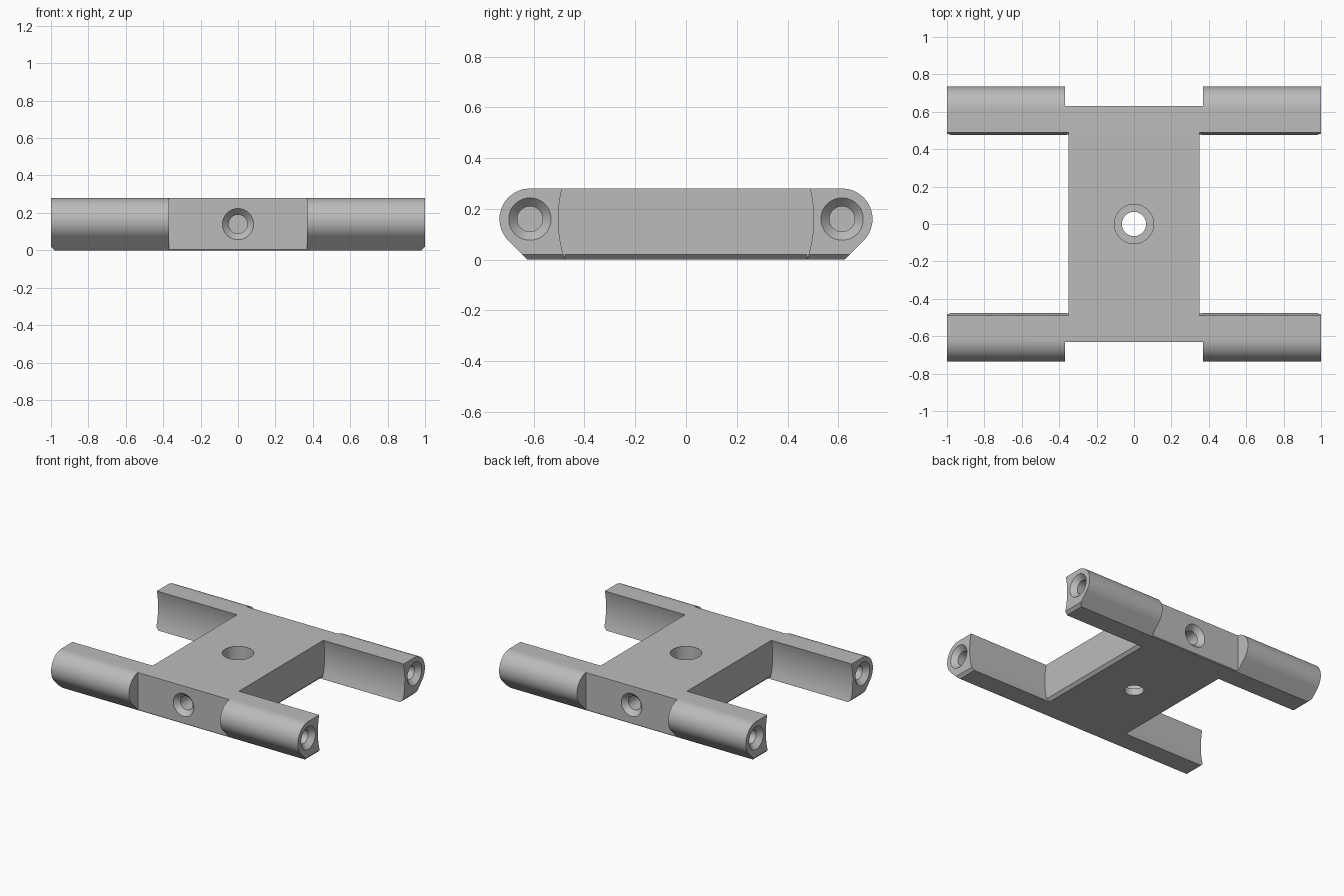
import bpy, math
from mathutils import Matrix, Vector

cube = bpy.data.objects.get("Cube")
if cube:
    bpy.data.objects.remove(cube, do_unlink=True)

HEIGHT, ARM_Y, ARM_Z, ARM_R = 0.28, 0.615, 0.16, 0.12
WEB_X, CHAMFER = 0.35, 0.02

grey = bpy.data.materials.new("plain grey")
grey.use_nodes = True
color = (0.5, 0.5, 0.5, 1)
grey.diffuse_color = color
grey.node_tree.nodes["Principled BSDF"].inputs["Base Color"].default_value = color


def make(name, verts, faces):
    mesh = bpy.data.meshes.new(name)
    mesh.from_pydata(verts, [], faces)
    mesh.materials.append(grey)
    obj = bpy.data.objects.new(name, mesh)
    bpy.context.collection.objects.link(obj)
    return obj


def loft(name, rings):
    """Closed solid through matching rings of points."""
    n = len(rings[0])
    faces = [tuple(reversed(range(n)))]
    for k in range(len(rings) - 1):
        for i in range(n):
            j = (i + 1) % n
            faces.append((k * n + i, k * n + j, (k + 1) * n + j, (k + 1) * n + i))
    faces.append(tuple(range((len(rings) - 1) * n, len(rings) * n)))
    return make(name, [p for r in rings for p in r], faces)


def bore(name, position, direction, profile, segments=48):
    """Turned cutter: profile is (radius, depth) going into the part."""
    turn = Vector(direction).to_track_quat('Z', 'Y').to_matrix().to_4x4()
    place = Matrix.Translation(position) @ turn
    angles = [math.tau * i / segments for i in range(segments)]
    return loft(name, [[place @ Vector((r * math.cos(a), r * math.sin(a), d)) for a in angles]
                       for r, d in profile])


def cut(target, cutter):
    mod = target.modifiers.new("cut", 'BOOLEAN')
    mod.operation, mod.solver, mod.object = 'DIFFERENCE', 'EXACT', cutter
    bpy.context.view_layer.objects.active = target
    bpy.ops.object.modifier_apply(modifier=mod.name)
    bpy.data.objects.remove(cutter, do_unlink=True)


# Full-width block: rounded outside, sloping in to the flat base
steps = 32
side = [(ARM_Y + ARM_R * math.cos(a), ARM_Z + ARM_R * math.sin(a))
        for a in (math.radians(-45 + 135 * i / steps) for i in range(steps + 1))]
slope_end = side[0][0] - side[0][1]
half = [(slope_end, 0)] + side
profile = half + [(-y, z) for y, z in reversed(half)]
frame = loft("frame", [[(x, y, z) for y, z in profile] for x in (-1, 1)])

# Side openings with hollow inner walls, leaving the web and four arms
for s in (-1, 1):
    cut(frame, bore("opening_cutter", (s * WEB_X, 0, ARM_Z), (s, 0, 0),
                    [(0.503, 0), (0.503, 0.8)], 192))

# Small chamfers under the arm ends and the web sides
for s in (-1, 1):
    for x, y in ((1, 0.9), (WEB_X, 0.4775)):
        e = 0.01
        corner = [(s * (x - CHAMFER - e), -e), (s * (x + e), -e), (s * (x + e), CHAMFER + e)]
        if s < 0:
            corner.reverse()
        cut(frame, loft("chamfer_cutter", [[(px, py, pz) for px, pz in corner]
                                           for py in (y, -y)]))

# Flat recesses in the middle of front and back, each with a screw hole
screw = [(0.093, -0.01), (0.05, 0.035), (0.05, 0.2)]
for s in (-1, 1):
    ys = sorted((s * 0.63, s * 0.9))
    w = 0.37
    box = [[(-w, ys[0], z), (w, ys[0], z), (w, ys[1], z), (-w, ys[1], z)] for z in (-0.1, 0.4)]
    cut(frame, loft("recess_cutter", box))
    cut(frame, bore("screw_cutter", (0, s * 0.63, HEIGHT / 2), (0, -s, 0), screw))

# Countersunk holes in the arm ends
for sx in (-1, 1):
    for sy in (-1, 1):
        cut(frame, bore("end_hole_cutter", (sx, sy * ARM_Y, ARM_Z), (-sx, 0, 0), screw))

# Stepped hole down through the centre
cut(frame, bore("centre_cutter", (0, 0, HEIGHT), (0, 0, -1),
                [(0.105, -0.02), (0.105, 0.23), (0.065, 0.23), (0.065, 0.3)], 64))

# Smooth curves, sharp edges
bpy.ops.object.select_all(action='DESELECT')
frame.select_set(True)
bpy.context.view_layer.objects.active = frame
bpy.ops.object.shade_smooth_by_angle(angle=math.radians(25))
